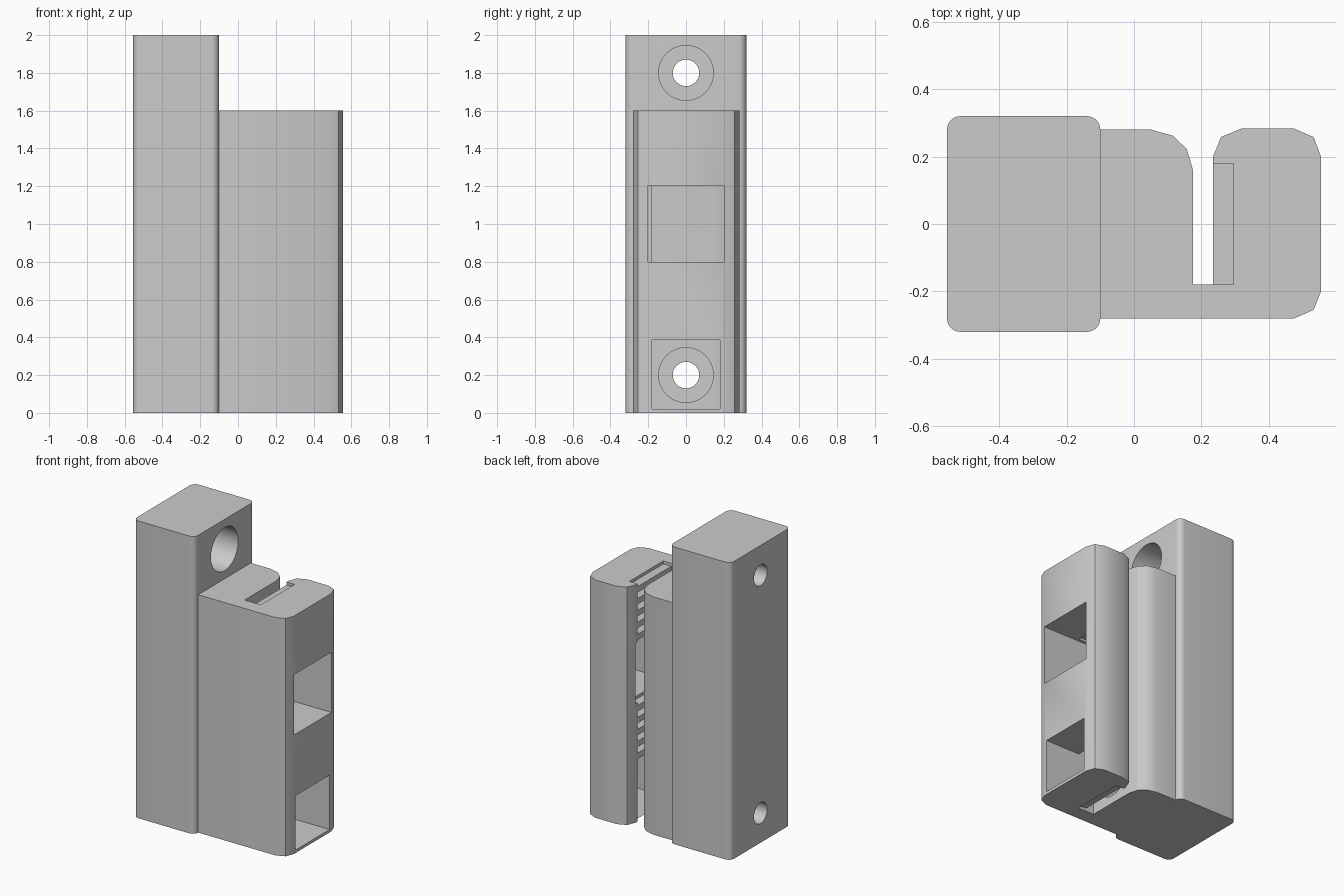
import bpy, bmesh, math
from mathutils import Matrix, Vector

cube = bpy.data.objects.get("Cube")
if cube:
    bpy.data.objects.remove(cube, do_unlink=True)

grey = bpy.data.materials.new("plain grey")
grey.use_nodes = True
colour = (0.6, 0.6, 0.6, 1)
grey.diffuse_color = colour
grey.node_tree.nodes["Principled BSDF"].inputs["Base Color"].default_value = colour


def add_object(name, bm):
    bmesh.ops.recalc_face_normals(bm, faces=bm.faces)
    mesh = bpy.data.meshes.new(name)
    bm.to_mesh(mesh)
    bm.free()
    mesh.materials.append(grey)
    obj = bpy.data.objects.new(name, mesh)
    bpy.context.collection.objects.link(obj)
    return obj


def extrusion(name, outline, height):
    bm = bmesh.new()
    face = bm.faces.new([bm.verts.new((x, y, 0)) for x, y in outline])
    top = bmesh.ops.extrude_face_region(bm, geom=[face])
    verts = [g for g in top["geom"] if isinstance(g, bmesh.types.BMVert)]
    bmesh.ops.translate(bm, verts=verts, vec=(0, 0, height))
    return add_object(name, bm)


def add_box(bm, low, high):
    low, high = Vector(low), Vector(high)
    m = Matrix.Translation((low + high) / 2) @ Matrix.Diagonal((*(high - low), 1))
    bmesh.ops.create_cube(bm, size=1, matrix=m)


def add_bore(bm, x0, x1, z, radius):
    m = Matrix.Translation(((x0 + x1) / 2, 0, z)) @ Matrix.Rotation(math.pi / 2, 4, 'Y')
    bmesh.ops.create_cone(bm, cap_ends=True, segments=64, radius1=radius,
                          radius2=radius, depth=x1 - x0, matrix=m)


def combine(target, tool, operation):
    mod = target.modifiers.new(operation, 'BOOLEAN')
    mod.operation = operation
    mod.solver = 'EXACT'
    mod.object = tool
    bpy.context.view_layer.objects.active = target
    bpy.ops.object.modifier_apply(modifier=mod.name)
    bpy.data.objects.remove(tool, do_unlink=True)


# Tall mounting block with rounded upright edges
r = 0.04
outline = []
for i, (cx, cy) in enumerate([(-0.1 - r, 0.32 - r), (-0.555 + r, 0.32 - r),
                              (-0.555 + r, -0.32 + r), (-0.1 - r, -0.32 + r)]):
    for k in range(9):
        a = math.pi / 2 * (i + k / 8)
        outline.append((cx + r * math.cos(a), cy + r * math.sin(a)))
body = extrusion("belt_clamp_body", outline, 2.0)

# Clamp with an open slot between the two jaws
clamp = extrusion("clamp", [
    (-0.2, 0.28), (0.05, 0.28), (0.115, 0.262), (0.157, 0.222), (0.175, 0.16),
    (0.175, -0.18), (0.235, -0.18), (0.235, 0.2), (0.258, 0.258), (0.318, 0.283),
    (0.475, 0.283), (0.533, 0.258), (0.555, 0.2), (0.555, -0.2), (0.533, -0.255),
    (0.475, -0.28), (-0.2, -0.28)], 1.6)
combine(body, clamp, 'UNION')

# Belt tooth grooves along the outer jaw
bm = bmesh.new()
for i in range(21):
    z = 0.08 * i
    add_box(bm, (0.2, -0.18, z - 0.02), (0.295, 0.18, z + 0.02))
combine(body, add_object("tooth_cutter", bm), 'DIFFERENCE')

# Windows through the outer jaw
bm = bmesh.new()
add_box(bm, (0.2, -0.18, 0.02), (0.6, 0.18, 0.385))
add_box(bm, (0.2, -0.2, 0.8), (0.6, 0.2, 1.205))
combine(body, add_object("window_cutter", bm), 'DIFFERENCE')

# Screw head recesses, then the narrow screw holes
for x0, x1, radius in ((-0.4, 0.2, 0.145), (-0.6, -0.3, 0.07)):
    bm = bmesh.new()
    for z in (0.2, 1.8):
        add_bore(bm, x0, x1, z, radius)
    combine(body, add_object("bore_cutter", bm), 'DIFFERENCE')

bpy.ops.object.select_all(action='DESELECT')
body.select_set(True)
bpy.context.view_layer.objects.active = body
bpy.ops.object.shade_smooth_by_angle(angle=math.radians(30))
